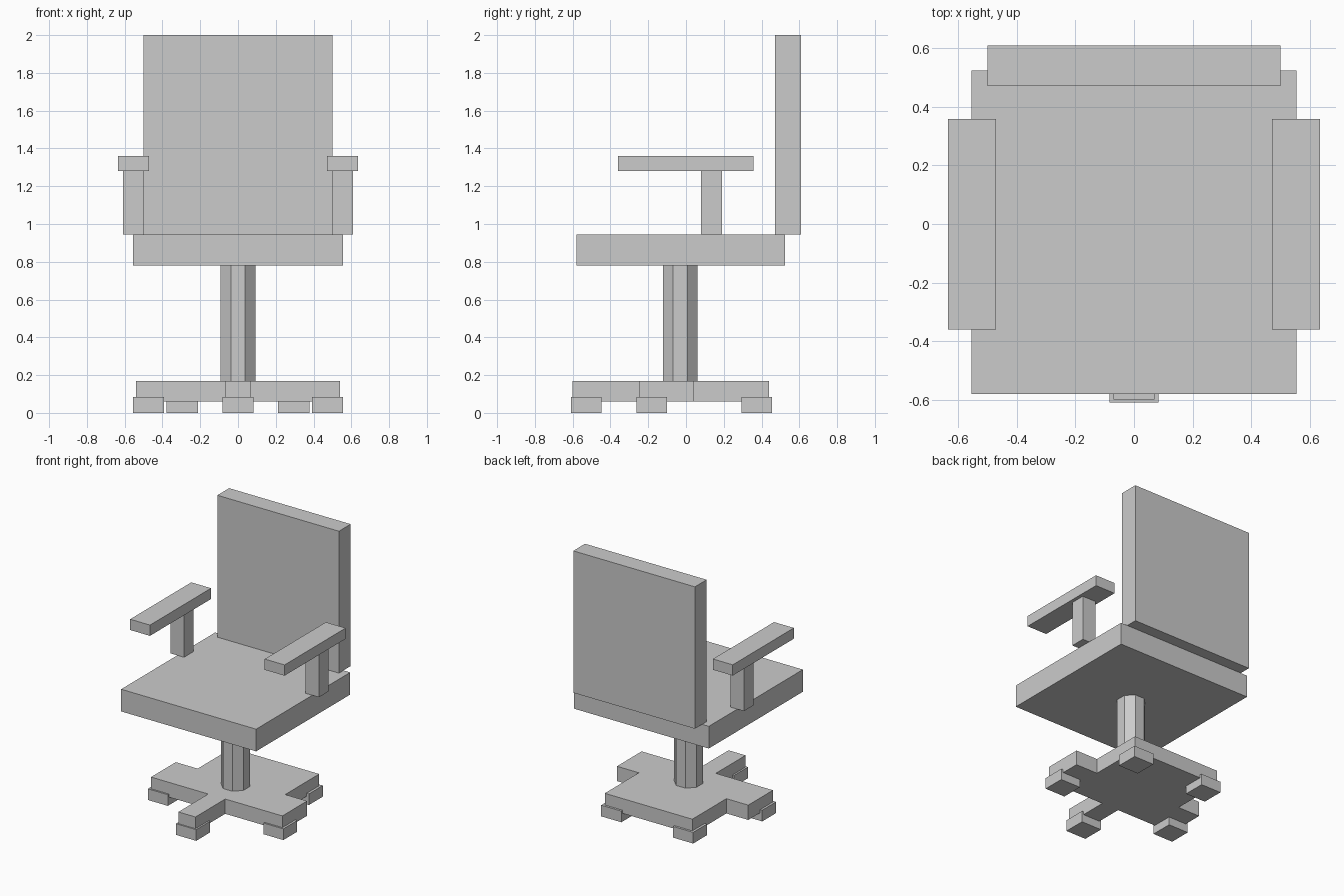
import bpy
import bmesh
from math import pi
from mathutils import Matrix

cube = bpy.data.objects.get("Cube")
if cube:
    bpy.data.objects.remove(cube, do_unlink=True)

grey = bpy.data.materials.new("plain_grey")
grey.use_nodes = True
colour = (0.6, 0.6, 0.6, 1)
grey.diffuse_color = colour
grey.node_tree.nodes["Principled BSDF"].inputs["Base Color"].default_value = colour


def finish(name, bm):
    bmesh.ops.recalc_face_normals(bm, faces=bm.faces[:])
    mesh = bpy.data.meshes.new(name)
    bm.to_mesh(mesh)
    bm.free()
    mesh.materials.append(grey)
    obj = bpy.data.objects.new(name, mesh)
    bpy.context.scene.collection.objects.link(obj)
    return obj


def box(name, x, y, z):
    """Box from (low, high) ranges on each axis."""
    bm = bmesh.new()
    bmesh.ops.create_cube(bm, size=1)
    for v in bm.verts:
        for axis, (low, high) in enumerate((x, y, z)):
            v.co[axis] = high if v.co[axis] > 0 else low
    return finish(name, bm)


def pair(name, x, y, z):
    """Matching boxes on the left and right."""
    box("left_" + name, x, y, z)
    box("right_" + name, (-x[1], -x[0]), y, z)


# Seat and backrest
box("seat", (-0.555, 0.555), (-0.58, 0.525), (0.78, 0.945))
box("backrest", (-0.5, 0.5), (0.472, 0.61), (0.945, 2))

# Armrests on their posts
pair("arm_post", (0.5, 0.61), (0.08, 0.19), (0.945, 1.28))
pair("armrest", (0.472, 0.635), (-0.36, 0.358), (1.28, 1.36))

# Octagonal column
bm = bmesh.new()
bmesh.ops.create_cone(bm, cap_ends=True, segments=8, radius1=0.099, radius2=0.099,
                      depth=0.61, matrix=Matrix.Rotation(pi / 8, 4, "Z"))
bmesh.ops.translate(bm, verts=bm.verts[:], vec=(0, -0.03, 0.475))
finish("column", bm)

# Base plate: half outline mirrored, then extruded upwards
half = [(0.07, -0.6), (0.07, -0.25), (0.54, -0.25), (0.54, 0.04), (0.36, 0.04), (0.36, 0.44)]
outline = half + [(-x, y) for x, y in reversed(half)]
bm = bmesh.new()
face = bm.faces.new([bm.verts.new((x, y, 0.06)) for x, y in outline])
ext = bmesh.ops.extrude_face_region(bm, geom=[face])
top = [g for g in ext["geom"] if isinstance(g, bmesh.types.BMVert)]
bmesh.ops.translate(bm, verts=top, vec=(0, 0, 0.11))
finish("base", bm)

# Block feet
foot_z = (0, 0.083)
box("front_foot", (-0.083, 0.083), (-0.61, -0.447), foot_z)
pair("side_foot", (0.393, 0.557), (-0.263, -0.1), foot_z)
pair("back_foot", (0.213, 0.378), (0.293, 0.456), foot_z)
